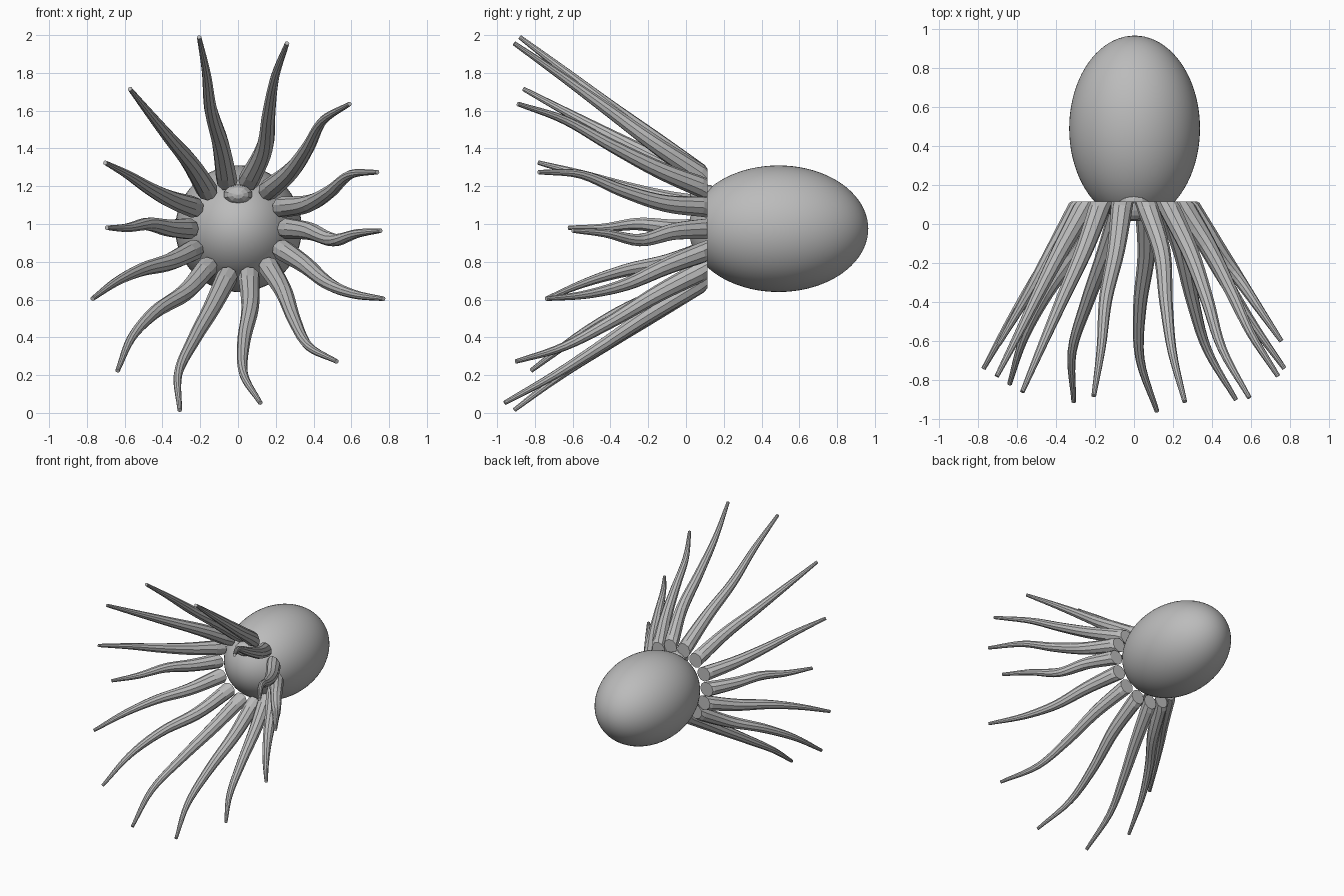
import bpy
import bmesh
from math import cos, sin, tau, pi
from mathutils import Vector, Matrix

if "Cube" in bpy.data.objects:
    bpy.data.objects.remove(bpy.data.objects["Cube"], do_unlink=True)

grey = bpy.data.materials.new("plain grey")
grey.use_nodes = True
grey.diffuse_color = (0.5, 0.5, 0.5, 1)
grey.node_tree.nodes["Principled BSDF"].inputs["Base Color"].default_value = grey.diffuse_color

CENTRE_Z = 0.975
RING_RADIUS = 0.265
BASE_Y = 0.115
SIDES, RINGS = 10, 20


def finish(bm, name, smooth):
    bmesh.ops.recalc_face_normals(bm, faces=bm.faces)
    mesh = bpy.data.meshes.new(name)
    bm.to_mesh(mesh)
    bm.free()
    mesh.materials.append(grey)
    obj = bpy.data.objects.new(name, mesh)
    bpy.context.collection.objects.link(obj)
    for poly in mesh.polygons:
        poly.use_smooth = smooth
    return obj


def ellipsoid(name, centre, radii, segments, rings, smooth):
    bm = bmesh.new()
    # poles lie along the body axis
    matrix = (Matrix.Translation(centre) @ Matrix.Diagonal((*radii, 1))
              @ Matrix.Rotation(pi / 2, 4, "X"))
    bmesh.ops.create_uvsphere(bm, u_segments=segments, v_segments=rings,
                              radius=1, matrix=matrix)
    return finish(bm, name, smooth)


def spline(points, t):
    """Smooth curve through evenly spaced points, t from 0 to 1."""
    last = len(points) - 1
    i = min(int(t * last), last - 1)
    f = t * last - i
    b, c = points[i], points[i + 1]
    a = points[i - 1] if i else 2 * b - c
    d = points[i + 2] if i + 2 <= last else 2 * c - b
    return b + f / 2 * (c - a + f * (2 * a - 5 * b + 4 * c - d
                                     + f * (3 * (b - c) + d - a)))


def tentacle(name, angle, reach, tip_y, sways):
    out = Vector((cos(angle), 0, sin(angle)))
    side = Vector((-sin(angle), 0, cos(angle)))
    base = out * RING_RADIUS + Vector((0, BASE_Y, CENTRE_Z))
    steps = len(sways)
    points = [base]
    for i, sway in enumerate(sways, 1):
        f = i / steps
        points.append(base + out * reach * f + side * sway
                      + Vector((0, (tip_y - BASE_Y) * f, 0)))

    bm = bmesh.new()
    loops = []
    for r in range(RINGS + 1):
        t = r / RINGS
        centre = spline(points, t)
        tangent = spline(points, min(t + 0.02, 1)) - spline(points, max(t - 0.02, 0))
        if r == 0:
            tangent = Vector((0, -1, 0))  # base is cut square to the body axis
        tangent.normalize()
        across = (out - tangent * out.dot(tangent)).normalized()
        other = tangent.cross(across)
        radius = 0.057 + (0.012 - 0.057) * t
        loops.append([bm.verts.new(centre + radius * (across * cos(tau * k / SIDES)
                                                      + other * sin(tau * k / SIDES)))
                      for k in range(SIDES)])
    for low, high in zip(loops, loops[1:]):
        for k in range(SIDES):
            n = (k + 1) % SIDES
            bm.faces.new((low[k], low[n], high[n], high[k]))
    bm.faces.new(loops[0])
    bm.faces.new(loops[-1])
    return finish(bm, name, False)


# Smooth egg-shaped body and the small faceted siphon on its front
ellipsoid("body", (0.003, 0.49, CENTRE_Z), (0.335, 0.475, 0.335), 64, 40, True)
ellipsoid("siphon", (0, 0.1, 1.155), (0.078, 0.08, 0.055), 10, 8, False)

# Tentacles counter-clockwise from the left side: reach, tip depth, sideways sway
tentacles = [
    (0.49, -0.60, (-.015, -.06, -.025, -.01)),
    (0.53, -0.78, (-.043, -.033, 0, -.05)),
    (0.62, -0.89, (-.03, -.02, .005, -.05)),
    (0.75, -0.91, (-.042, -.022, -.012, -.035)),
    (0.77, -0.88, (-.01, 0, -.02, -.025)),
    (0.67, -0.86, (-.02, -.016, -.014, -.014)),
    (0.52, -0.78, (.015, .01, -.005, -.01)),
    (0.43, -0.62, (-.005, -.025, -.005, -.005)),
    (0.59, -0.74, (0, -.027, -.026, 0)),
    (0.72, -0.82, (-.01, -.07, -.08, -.03)),
    (0.74, -0.91, (-.045, -.1, -.138, -.087)),
    (0.66, -0.96, (-.033, -.105, -.142, -.09)),
    (0.61, -0.90, (-.02, -.07, -.095, -.03)),
    (0.59, -0.74, (-.02, -.055, -.045, 0)),
]
for i, (reach, tip_y, sways) in enumerate(tentacles):
    tentacle(f"tentacle_{i + 1}", tau * i / len(tentacles), reach, tip_y, sways)
